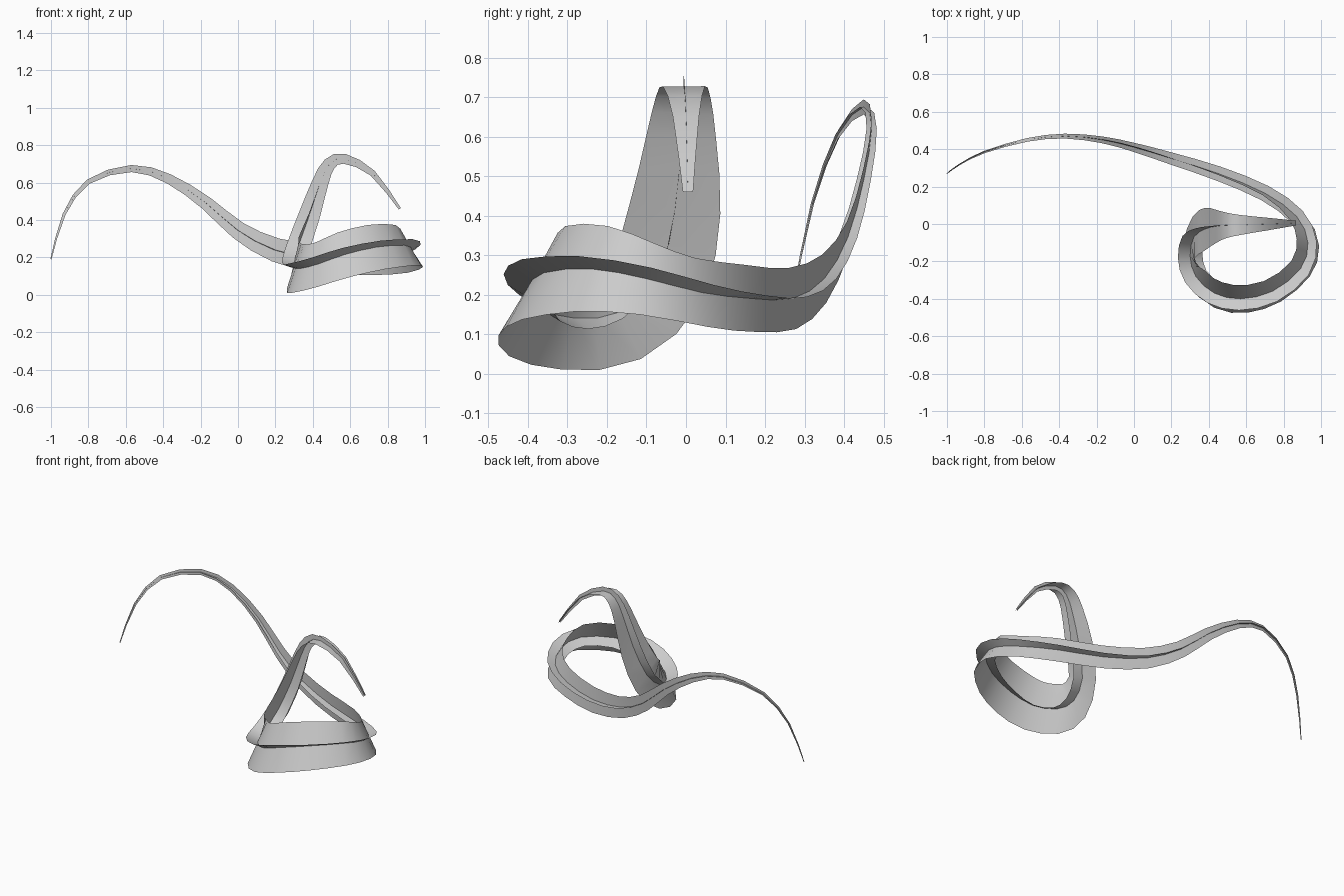
import bpy, bmesh
from mathutils import Vector

if "Cube" in bpy.data.objects:
    bpy.data.objects.remove(bpy.data.objects["Cube"])

# Stations along the ribbon: centre (x, y, z), half width
PATH = [(-1, .27, .19, .003), (-.93, .32, .43, .008), (-.8, .385, .605, .013), (-.57, .45, .675, .019),
        (-.37, .47, .62, .026), (-.17, .45, .49, .036), (0, .41, .345, .048), (.2, .35, .24, .064),
        (.45, .27, .19, .078), (.7, .165, .19, .086), (.87, .04, .205, .096), (.93, -.1, .24, .11),
        (.89, -.24, .265, .126), (.74, -.36, .255, .138), (.57, -.4, .215, .144),
        (.43, -.37, .165, .144), (.33, -.28, .14, .141), (.3, -.17, .155, .136),
        (.32, -.07, .25, .127), (.38, -.027, .42, .115), (.44, -.012, .6, .088),
        (.49, -.007, .7, .069), (.57, -.005, .727, .053), (.72, 0, .65, .033), (.865, .005, .46, .013)]
# Direction of the wide band at each station
LEAN = [(1, 0, 0), (1, 0, -.4), (.6, 0, -1), (0, 0, -1), (-.3, 0, -1), (-.5, 0, -1), (-.4, 0, -1),
        (-.2, .05, -1), (0, .1, -1), (.1, .15, -1), (.35, .2, -.9), (.52, .05, -.86),
        (.48, -.2, -.86), (.25, -.43, -.86), (0, -.5, -.86),
        (-.2, -.42, -.88), (-.35, -.15, -.9), (-.27, .4, -.85),
        (-.05, .85, -.5), (0, 1, -.15), (0, 1, 0),
        (0, 1, 0), (0, 1, 0), (0, 1, 0), (0, 1, 0)]


def spline(pts, i, t):
    """Catmull-Rom interpolation between stations i and i + 1."""
    p = [Vector(pts[min(max(k, 0), len(pts) - 1)]) for k in range(i - 1, i + 3)]
    return .5 * (2 * p[1] + (p[2] - p[0]) * t + (2 * p[0] - 5 * p[1] + 4 * p[2] - p[3]) * t * t
                 + (3 * p[1] - p[0] - 3 * p[2] + p[3]) * t ** 3)


STEPS = 2
n = len(PATH) - 1
params = [(k // STEPS, (k % STEPS) / STEPS) for k in range(n * STEPS)] + [(n - 1, 1)]
rows = [spline(PATH, i, t) for i, t in params]
leans = [spline(LEAN, i, t) for i, t in params]
centres = [r.to_3d() for r in rows]
tangents = [(centres[min(k + 1, len(rows) - 1)] - centres[max(k - 1, 0)]).normalized()
            for k in range(len(rows))]
bands = [(d - tan * d.dot(tan)).normalized() for d, tan in zip(leans, tangents)]
ribs = [tan.cross(b) for tan, b in zip(tangents, bands)]


def strip(name, directions, factor):
    """Flat ribbon with a centre line, swept along the path."""
    bm = bmesh.new()
    loops = [[bm.verts.new(c + d * r[3] * factor * s) for s in (-1, 0, 1)]
             for c, d, r in zip(centres, directions, rows)]
    for a, b in zip(loops, loops[1:]):
        for j in (0, 1):
            bm.faces.new((a[j], a[j + 1], b[j + 1], b[j])).smooth = True
    mesh = bpy.data.meshes.new(name)
    bm.to_mesh(mesh)
    bm.free()
    obj = bpy.data.objects.new(name, mesh)
    bpy.context.collection.objects.link(obj)


# Wide band and the narrower rib crossing it at right angles
strip("wide_band", bands, 1)
strip("cross_rib", ribs, .5)
